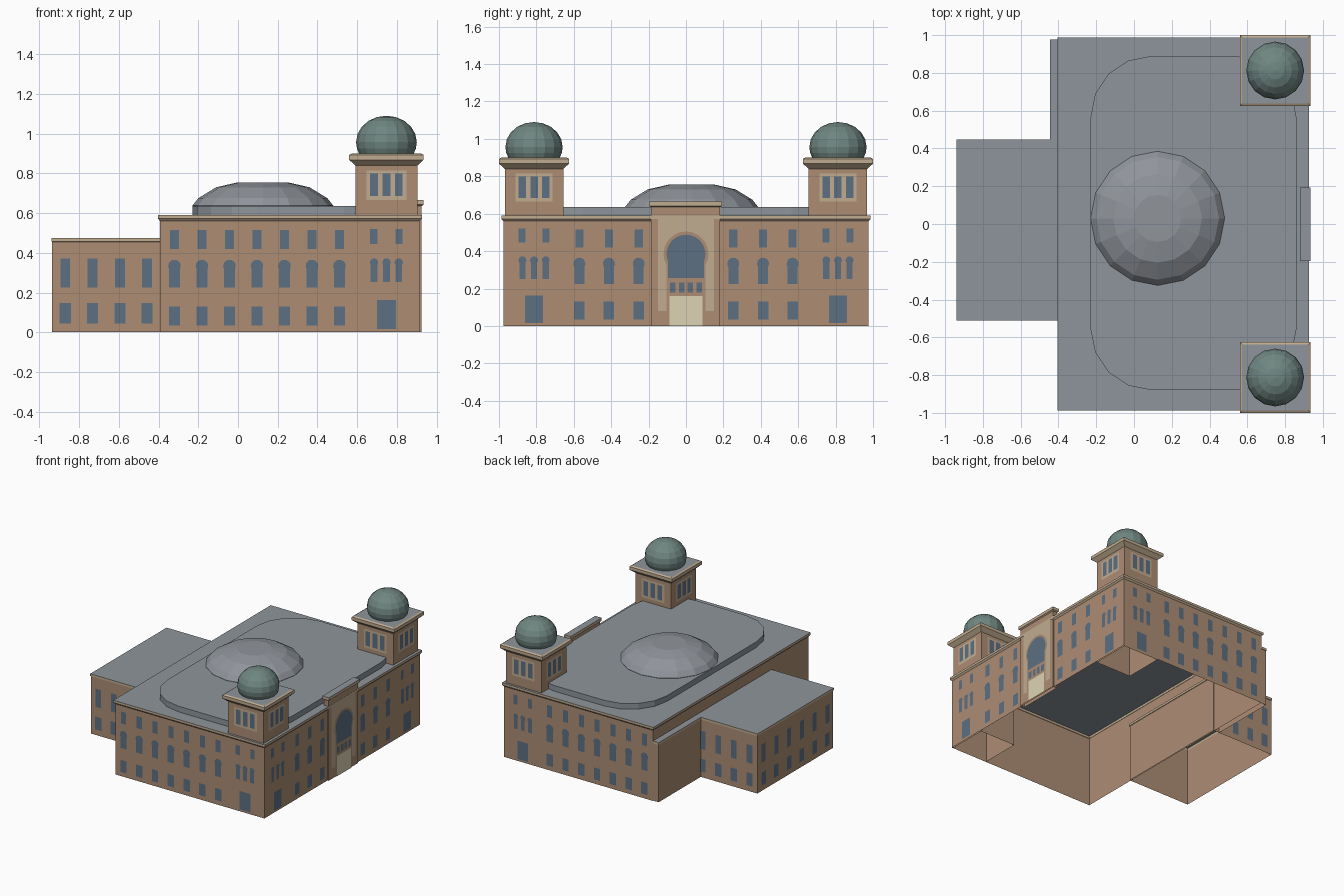
import bpy
from math import sin, cos, pi, radians, acos

if "Cube" in bpy.data.objects:
    bpy.data.objects.remove(bpy.data.objects["Cube"])


def material(name, r, g, b):
    m = bpy.data.materials.new(name)
    m.diffuse_color = (r, g, b, 1)
    m.use_nodes = True
    m.node_tree.nodes["Principled BSDF"].inputs["Base Color"].default_value = m.diffuse_color
    return m


WALL = material("wall_brown", .42, .27, .175)
CREAM = material("cream_stone", .53, .41, .28)
DOOR = material("pale_door", .73, .65, .46)
GLASS = material("window_blue", .11, .16, .22)
ROOF = material("roof_grey", .27, .30, .325)
DOME = material("dome_grey", .28, .30, .33)
GREEN = material("dome_green", .16, .24, .22)
MATS = [WALL, CREAM, DOOR, GLASS, ROOF, DOME, GREEN]


def make(name, verts, faces, mats):
    me = bpy.data.meshes.new(name)
    me.from_pydata(verts, [], faces)
    used = list(dict.fromkeys(mats))
    for m in used:
        me.materials.append(m)
    for p, m in zip(me.polygons, mats):
        p.material_index = used.index(m)
    ob = bpy.data.objects.new(name, me)
    bpy.context.collection.objects.link(ob)
    return ob


# Stack of equal-count rings, open below, closed on top
def loft(name, rings, bands, cap):
    n = len(rings[0])
    verts = [p for r in rings for p in r]
    faces, mats = [], []
    for k in range(len(rings) - 1):
        for i in range(n):
            j = (i + 1) % n
            faces.append((k*n + i, k*n + j, (k+1)*n + j, (k+1)*n + i))
            mats.append(bands[min(k, len(bands) - 1)])
    faces.append(tuple(range((len(rings) - 1)*n, len(rings)*n)))
    mats.append(cap)
    return make(name, verts, faces, mats)


def rect(x0, x1, y0, y1, z, grow=0):
    x0, x1, y0, y1 = x0 - grow, x1 + grow, y0 - grow, y1 + grow
    return [(x0, y0, z), (x1, y0, z), (x1, y1, z), (x0, y1, z)]


def circle(cx, cy, r, z, n=16):
    return [(cx + r*cos(2*pi*i/n), cy + r*sin(2*pi*i/n), z) for i in range(n)]


def rounded(x0, x1, y0, y1, r, z, steps=4):
    pts = []
    corners = [(x1-r, y1-r), (x0+r, y1-r), (x0+r, y0+r), (x1-r, y0+r)]
    for q, (cx, cy) in enumerate(corners):
        for i in range(steps + 1):
            a = (q + i/steps)*pi/2
            pts.append((cx + r*cos(a), cy + r*sin(a), z))
    return pts


# Flat outlines on a wall, as (u, z)
def box(u, w, z0, z1):
    return [(u-w/2, z0), (u+w/2, z0), (u+w/2, z1), (u-w/2, z1)]


def keyhole(u, w, z0, z1, r, n=10):
    a = acos(w/2/r)
    arc = [-a + (pi + 2*a)*i/n for i in range(n + 1)]
    return [(u-w/2, z0), (u+w/2, z0)] + [(u + r*cos(t), z1 - r + r*sin(t)) for t in arc]


groups = {}


# Collect a panel on the wall of a given side, lifted slightly off it
def panel(group, mat, side, plane, shape, lift=.003):
    out = 1 if side in ("right", "back") else -1
    d = plane + out*lift
    pts = [(d, u, z) if side in ("right", "left") else (u, d, z) for u, z in shape]
    if side in ("back", "left"):
        pts.reverse()
    groups.setdefault(group, (mat, []))[1].append(pts)


# Main hall
X0, X1, Y = -.393, .915, .976
loft("main_hall", [rect(X0, X1, -Y, Y, z, g) for z, g in
                   ((0, 0), (.56, 0), (.572, .011), (.59, .011))], [WALL, CREAM, CREAM], ROOF)
loft("raised_roof", [rounded(-.23, .86, -.88, .89, .325, z) for z in (.59, .635)], [ROOF], ROOF)
loft("central_dome", [circle(.125, .03, r, z) for r, z in
                      ((.355, .60), (.355, .637), (.325, .675), (.235, .73), (.125, .755))],
     [DOME], DOME)

# Rear wing and low side block
loft("rear_wing", [rect(-.936, -.385, -.507, .443, z, g) for z, g in
                   ((0, 0), (.455, 0), (.457, .004), (.475, .004))], [WALL, CREAM, CREAM], ROOF)
loft("side_block", [rect(-.44, -.39, .443, .972, z, g) for z, g in
                    ((0, 0), (.455, 0), (.457, .004), (.475, .004))], [WALL, CREAM, CREAM], ROOF)

# Corner towers with domes
TX, H = .7475, .1565
for s, tag in ((-1, "front"), (1, "back")):
    ty = s*.8125
    loft(tag + "_tower", [rect(TX-H, TX+H, ty-H, ty+H, z, g) for z, g in
                          ((0, 0), (.84, 0), (.847, .008), (.868, .031), (.893, .031), (.9, .018))],
         [WALL, CREAM], ROOF)
    loft(tag + "_tower_dome", [circle(TX, ty, .153*cos(radians(a)), .957 + .133*sin(radians(a)))
                               for a in (-27, -14, 0, 18, 36, 54, 72, 89.5)], [GREEN], GREEN)
    # belfry openings on all four sides
    for side, c, plane in (("front", TX, ty-H), ("back", TX, ty+H),
                           ("left", ty, TX-H), ("right", ty, TX+H)):
        panel("tower_window_surrounds", CREAM, side, plane, box(c, .2, .665, .815))
        for k in (-1, 0, 1):
            panel("tower_windows", GLASS, side, plane, box(c + k*.062, .04, .685, .80), .006)


# One bay of the hall: ground, arched and upper window
def bay(side, plane, u):
    panel("ground_windows", GLASS, side, plane, box(u, .056, .035, .13))
    panel("arched_windows", GLASS, side, plane, keyhole(u, .054, .225, .365, .032))
    panel("upper_windows", GLASS, side, plane, box(u, .044, .42, .515))


# Tower base bay: door, three slim arches, two small windows
def tower_bay(side, plane, u):
    panel("tower_doors", GLASS, side, plane, box(u, .094, .017, .162))
    for k in (-1, 0, 1):
        panel("slim_arched_windows", GLASS, side, plane, keyhole(u + k*.062, .034, .252, .372, .021))
    for k in (-1, 1):
        panel("small_windows", GLASS, side, plane, box(u + k*.064, .036, .445, .52))


for side, plane in (("front", -Y), ("back", Y)):
    for i in range(7):
        bay(side, plane, -.32 + i*.1385)
    tower_bay(side, plane, TX)
for s in (-1, 1):
    for u in (.253, .412, .57):
        bay("right", X1, s*u)
    tower_bay("right", X1, s*.8125)


# Rear wing windows
def wing_bay(side, plane, u):
    panel("wing_windows", GLASS, side, plane, box(u, .056, .045, .147))
    panel("wing_windows", GLASS, side, plane, box(u, .05, .225, .37))


for i in range(4):
    wing_bay("front", -.507, -.87 + i*.1375)
    wing_bay("back", .443, -.87 + i*.1375)
for i in range(6):
    wing_bay("left", -.936, -.032 + (i - 2.5)*.16)

# Entrance portal
PX = .925
loft("entrance_portal", [rect(.888, PX, -.187, .183, z, g) for z, g in
                         ((0, 0), (.635, 0), (.642, .01), (.665, .01))], [WALL, CREAM, CREAM], ROOF)
panel("portal_panel", CREAM, "right", PX, box(0, .3, .08, .58), .002)
panel("portal_arch", WALL, "right", PX, keyhole(0, .21, 0, .505, .12, 16), .004)
panel("portal_window", GLASS, "right", PX, keyhole(0, .19, .255, .488, .104, 16), .006)
for k in (-1.5, -.5, .5, 1.5):
    panel("portal_small_windows", GLASS, "right", PX, box(k*.047, .03, .178, .232), .006)
panel("entrance_door", DOOR, "right", PX, box(0, .178, 0, .16), .006)

# Build the collected panels
for name, (mat, polys) in groups.items():
    verts, faces = [], []
    for p in polys:
        faces.append(tuple(range(len(verts), len(verts) + len(p))))
        verts += p
    make(name, verts, faces, [mat]*len(faces))
